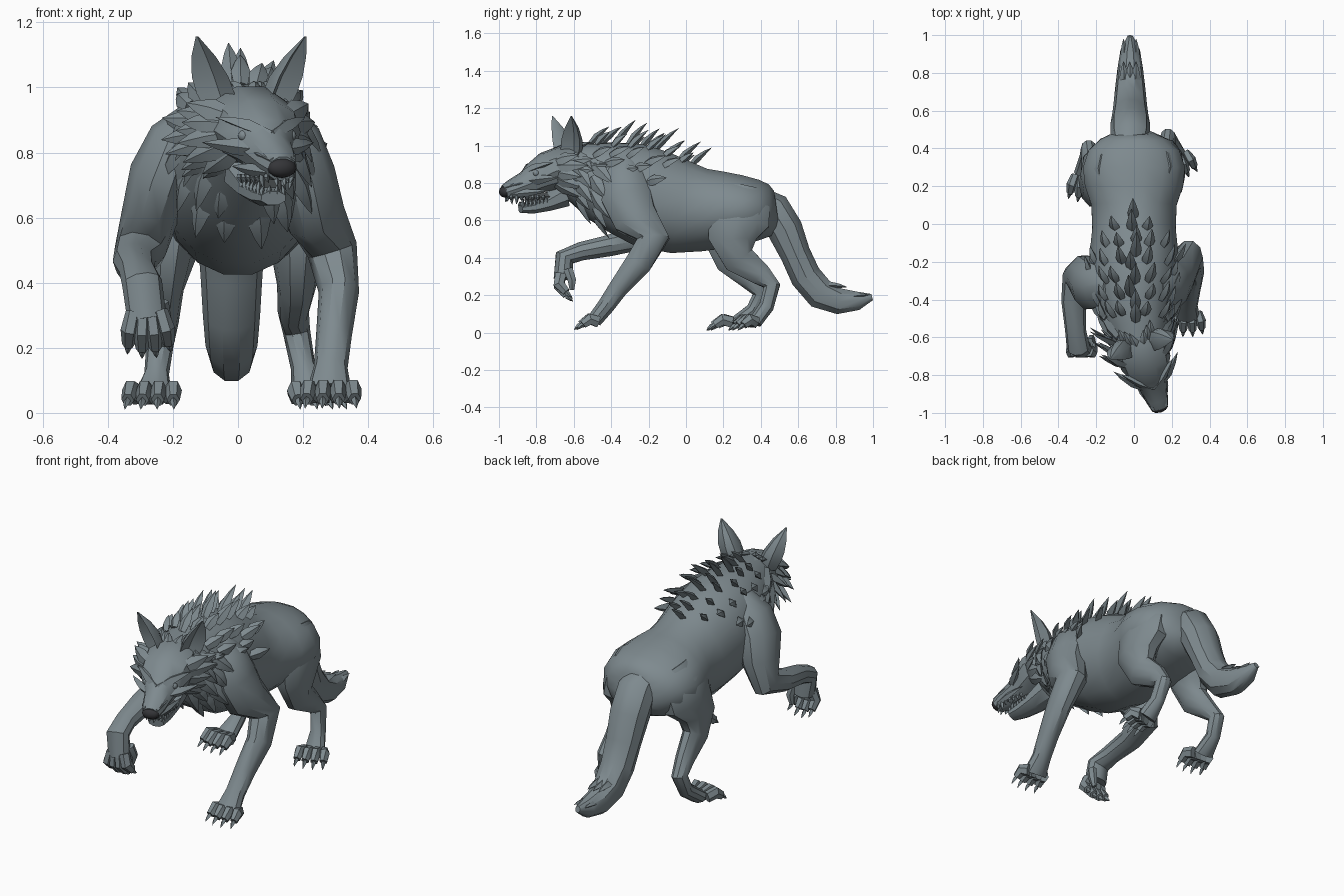
import bpy, bmesh, math, random
from mathutils import Vector, Matrix

random.seed(4)
if "Cube" in bpy.data.objects:
    bpy.data.objects.remove(bpy.data.objects["Cube"])


def material(name, r, g, b):
    m = bpy.data.materials.new(name)
    m.use_nodes = True
    m.diffuse_color = (r, g, b, 1)
    m.node_tree.nodes["Principled BSDF"].inputs["Base Color"].default_value = (r, g, b, 1)
    return m


FUR = material("grey fur", .21, .255, .275)
DARK = material("nose black", .035, .036, .04)
MOUTH = material("mouth grey", .08, .09, .095)
X = Vector((1, 0, 0))
HEAD = Matrix.Translation((.04, -.66, 0)) @ Matrix.Rotation(math.radians(17), 4, 'Z')


def finish(bm, name, mat, matrix=None):
    if matrix:
        bm.transform(matrix)
    bmesh.ops.recalc_face_normals(bm, faces=bm.faces)
    mesh = bpy.data.meshes.new(name)
    bm.to_mesh(mesh)
    bm.free()
    mesh.materials.append(mat)
    ob = bpy.data.objects.new(name, mesh)
    bpy.context.collection.objects.link(ob)
    bpy.ops.object.select_all(action='DESELECT')
    ob.select_set(True)
    bpy.context.view_layer.objects.active = ob
    bpy.ops.object.shade_smooth_by_angle(angle=math.radians(35))
    return ob


def skin(bm, rings):
    """Join equal rings of points into a closed tube."""
    rows = [[bm.verts.new(p) for p in ring] for ring in rings]
    n = len(rows[0])
    for a, b in zip(rows, rows[1:]):
        for i in range(n):
            j = (i + 1) % n
            bm.faces.new((a[i], a[j], b[j], b[i]))
    bm.faces.new(rows[0])
    bm.faces.new(rows[-1])


def loft(bm, stations, n=10):
    """Stations are x, y, z, half width, half depth."""
    pts = [Vector(s[:3]) for s in stations]
    rings = []
    for i, (p, s) in enumerate(zip(pts, stations)):
        t = (pts[min(i + 1, len(pts) - 1)] - pts[max(i - 1, 0)]).normalized()
        side = (X - t * t.x).normalized()
        up = t.cross(side)
        angles = [math.tau * (k + .5) / n for k in range(n)]
        rings.append([p + side * s[3] * math.sin(a) + up * s[4] * math.cos(a) for a in angles])
    skin(bm, rings)


def spike(bm, base, d, normal, length, w, t):
    """A flattened pointed tuft, tooth or claw."""
    base, d = Vector(base), Vector(d).normalized()
    s = d.cross(Vector(normal)).normalized()
    n = s.cross(d)
    rings = []
    for k, c in ((-.2, .7), (.3, 1), (.7, .55), (1, .03)):
        p = base + d * length * k - n * t * k * k
        rings.append([p + s * w * c, p + n * t * c, p - s * w * c, p - n * t * c])
    skin(bm, rings)


def part(name, stations, n=10, mat=FUR, matrix=None):
    bm = bmesh.new()
    loft(bm, stations, n)
    return finish(bm, name, mat, matrix)


# Torso and neck: y, centre height, half width, half height
TORSO = [(.485, .66, .1, .1), (.45, .655, .18, .14), (.39, .655, .245, .165), (.3, .655, .275, .19),
         (.2, .655, .265, .21), (.1, .655, .23, .225), (-.03, .67, .225, .255), (-.18, .713, .24, .272),
         (-.32, .77, .235, .257), (-.45, .81, .2, .22), (-.56, .85, .16, .17), (-.68, .88, .12, .12)]


def shift(y):
    return max(0, -.4 - y) * .14


part("torso", [(shift(y), y, z, w, h) for y, z, w, h in TORSO], 16)


def on_torso(y, a):
    """Point and outward direction at angle a from the top of the back."""
    for p, q in zip(TORSO, TORSO[1:]):
        if q[0] <= y <= p[0]:
            k = (p[0] - y) / (p[0] - q[0])
            z, w, h = [p[i] + (q[i] - p[i]) * k for i in (1, 2, 3)]
            return (Vector((shift(y) + w * math.sin(a), y, z + h * math.cos(a))),
                    Vector((math.sin(a), 0, math.cos(a))))


# Tail
part("tail", [(-.02, .38, .73, .08, .06), (-.02, .46, .665, .105, .1), (-.02, .53, .55, .105, .1),
              (-.02, .585, .42, .095, .085), (-.02, .64, .3, .088, .087), (-.02, .72, .207, .08, .088),
              (-.02, .82, .167, .068, .073), (-.02, .92, .17, .052, .052), (-.02, .995, .19, .015, .018)])
bm = bmesh.new()
for x in (-.05, -.02, .01):
    spike(bm, (x, .74, .25), (x, .9, .1), (0, -.3, 1), .12, .025, .02)
    spike(bm, (x, .88, .19), (x, .9, .25), (0, 0, 1), .1, .02, .015)
finish(bm, "tail_tufts", FUR)

# Legs, each starting inside the torso
part("front_leg_left", [(.12, -.33, .93, .04, .06), (.165, -.33, .84, .09, .12), (.2, -.32, .73, .1, .14),
                        (.235, -.27, .61, .095, .125), (.29, -.175, .5, .078, .09), (.31, -.255, .37, .062, .075),
                        (.295, -.36, .24, .055, .055), (.285, -.43, .14, .052, .048),
                        (.28, -.49, .065, .07, .043)])
part("front_leg_right", [(-.13, -.33, .93, .04, .06), (-.185, -.33, .84, .09, .12), (-.235, -.32, .73, .1, .14),
                         (-.27, -.28, .61, .088, .12), (-.3, -.28, .5, .08, .08), (-.32, -.41, .465, .065, .06),
                         (-.31, -.56, .435, .055, .052), (-.295, -.65, .4, .062, .055),
                         (-.28, -.655, .29, .06, .055)])
part("hind_leg_left", [(.12, .3, .76, .08, .12), (.155, .29, .68, .1, .165), (.175, .28, .6, .095, .175),
                       (.185, .25, .5, .085, .135), (.18, .285, .39, .06, .09), (.17, .4, .31, .048, .062),
                       (.18, .46, .25, .042, .046), (.2, .43, .14, .038, .042), (.22, .37, .055, .058, .038)])
part("hind_leg_right", [(-.12, .29, .76, .08, .12), (-.165, .28, .68, .1, .16), (-.19, .26, .6, .095, .17),
                        (-.21, .21, .49, .083, .125), (-.225, .24, .38, .058, .085), (-.23, .34, .28, .048, .055),
                        (-.24, .4, .21, .042, .045), (-.25, .36, .12, .038, .042), (-.26, .27, .055, .058, .038)])


# Paws with four toes and short claws
def paw(name, base, forward, length, curl, gap):
    base, f = Vector(base), Vector(forward).normalized()
    side = (X - f * f.x).normalized()
    up = f.cross(side)
    toes, claws = bmesh.new(), bmesh.new()
    for i in range(4):
        k = i - 1.5
        reach = length * (1.1 - abs(k) * .14)
        root = base + side * k * gap
        knuckle = root + f * reach * .55 + side * k * .011 + up * .014
        tip = root + f * reach + side * k * .014 - up * curl
        loft(toes, [(*root, .025, .034), (*knuckle, .027, .034), (*tip, .02, .024)], 6)
        spike(claws, tip, f - up * (.3 + curl * 9) + side * k * .1, up, .045, .011, .013)
    finish(toes, name + "_toes", FUR)
    finish(claws, name + "_claws", FUR)


paw("front_left", (.285, -.47, .058), (0, -1, 0), .09, .015, .035)
paw("front_right", (-.28, -.67, .31), (.05, .1, -1), .11, .02, .027)
paw("hind_left", (.225, .36, .055), (.35, -1, 0), .09, .015, .033)
paw("hind_right", (-.26, .25, .055), (-.1, -1, 0), .1, .015, .033)
bm = bmesh.new()
loft(bm, [(-.235, -.63, .34, .022, .028), (-.225, -.61, .28, .022, .026), (-.235, -.61, .23, .012, .014)], 6)
finish(bm, "front_right_thumb", FUR)

# Head, built straight ahead and then turned by the matrix
part("skull", [(0, .1, .88, .11, .12), (0, .02, .885, .145, .125), (0, -.08, .862, .135, .108),
               (0, -.15, .826, .1, .087), (0, -.2, .796, .075, .07), (0, -.28, .766, .06, .055),
               (0, -.325, .75, .046, .04)], 10, FUR, HEAD)
part("lower_jaw", [(0, 0, .735, .09, .07), (0, -.09, .693, .075, .048), (0, -.17, .668, .058, .034),
                   (0, -.235, .66, .042, .023)], 8, FUR, HEAD)
part("mouth", [(0, -.03, .715, .07, .04), (0, -.13, .71, .058, .04), (0, -.2, .7, .038, .028)], 8, MOUTH, HEAD)

bm = bmesh.new()
bmesh.ops.create_icosphere(bm, subdivisions=2, radius=1)
bm.transform(Matrix.Translation((0, -.325, .753)) @ Matrix.Diagonal((.047, .028, .031, 1)))
finish(bm, "nose", DARK, HEAD)

# Ears are hollow at the front
bm = bmesh.new()
for s in (-1, 1):
    rings = []
    for k, w in ((-.1, .05), (.15, .062), (.4, .06), (.7, .04), (1, .004)):
        c = Vector((s * (.1 + .075 * k), .01 - .015 * k, .95 + .207 * k))
        across = Vector((.8, s * .6, 0)) * w
        back = Vector((-s * .6, .8, 0)) * w * 1.3
        rings.append([c - across, c - across * .65 + back * .7, c + back, c + across * .65 + back * .7,
                      c + across, c + back * .45])
    skin(bm, rings)
finish(bm, "ears", FUR, HEAD)

# Brows, eyes, cheekbones and snarl folds
face, eyes = bmesh.new(), bmesh.new()
for s in (-1, 1):
    spike(face, (s * .025, -.2, .867), (s, .75, .5), (0, -.7, 1), .16, .026, .022)
    spike(face, (s * .06, -.195, .812), (s, .8, .15), (s * .5, -1, 0), .17, .026, .022)
    spike(face, (s * .04, -.3, .782), (s * .25, 1, .25), (s, 0, .3), .15, .015, .014)
    spike(face, (s * .05, -.27, .742), (s * .35, 1, .1), (s, 0, 0), .17, .02, .014)
    place = Matrix.Translation((s * .075, -.17, .852))
    bmesh.ops.create_icosphere(eyes, subdivisions=2, radius=.018, matrix=place)
spike(face, (0, -.17, .888), (0, 1, .55), (0, -.5, 1), .16, .05, .018)
finish(face, "brows_and_cheekbones", FUR, HEAD)
finish(eyes, "eyes", FUR, HEAD)

# Teeth along both jaws
bm = bmesh.new()
for s in (-1, 1):
    for i in range(7):
        y = -.13 - i * .028
        long = .045 if i == 5 else .024
        spike(bm, (s * (.078 - i * .006), y, .73), (0, 0, -1), (s, 0, 0), long, .011, .009)
        y = -.11 - i * .02
        long = .045 if i == 5 else .026
        spike(bm, (s * (.066 - i * .005), y, .7 - i * .004), (0, 0, 1), (s, 0, 0), long, .009, .008)
    spike(bm, (s * .013, -.31, .722), (0, 0, -1), (0, 1, 0), .025, .009, .008)
    spike(bm, (s * .012, -.23, .675), (0, 0, 1), (0, 1, 0), .026, .009, .008)
finish(bm, "teeth", FUR, HEAD)

# Cheek ruff and forehead tufts
bm = bmesh.new()
for s in (-1, 1):
    for row in range(3):
        for i in range(5):
            a = 1.2 + i * .29 + row * .12
            out = Vector((s * math.sin(a), 0, math.cos(a)))
            base = Vector((out.x * .12, -.06 + row * .06, .88 + out.z * .115))
            d = out * .75 + Vector((0, .6 + random.uniform(-.15, .2), 0))
            spike(bm, base, d, (0, -1, .2), random.uniform(.12, .18), .036, .016)
    for i in range(3):
        spike(bm, (s * (.02 + i * .025), .02 + i * .02, .99), (s * .2, .8, .5), (0, -.4, 1), .08, .022, .014)
finish(bm, "face_ruff", FUR, HEAD)

# Mane: tall crest, shorter and sparser rows on the flanks
bm = bmesh.new()
for angle, count, length in ((0, 9, .16), (.35, 6, .12), (.75, 5, .11), (1.15, 5, .11)):
    for s in ((-1, 1) if angle else (1,)):
        for i in range(count):
            y = -.5 + (.6 - angle * .2) * (i + angle % .5) / count
            p, out = on_torso(y, s * (angle + random.uniform(-.1, .1)))
            d = out * (.9 - angle * .35) + Vector((0, random.uniform(.55, .85), 0))
            size = length * random.uniform(.8, 1.1) * (1 - .4 * abs(i / count - .5))
            spike(bm, p, d, out, size, .03, .018)
finish(bm, "mane", FUR)

# Neck and chest ruff hanging down
bm = bmesh.new()
for row, y in enumerate((-.58, -.49)):
    for s in (-1, 1):
        for i in range(5):
            p, out = on_torso(y, s * (1 + i * .42 + row * .2))
            d = out * .4 + Vector((0, .4, -.5 + random.uniform(-.2, .1)))
            spike(bm, p, d, out - Vector((0, .3, 0)), random.uniform(.11, .16), .038, .018)
finish(bm, "neck_ruff", FUR)
